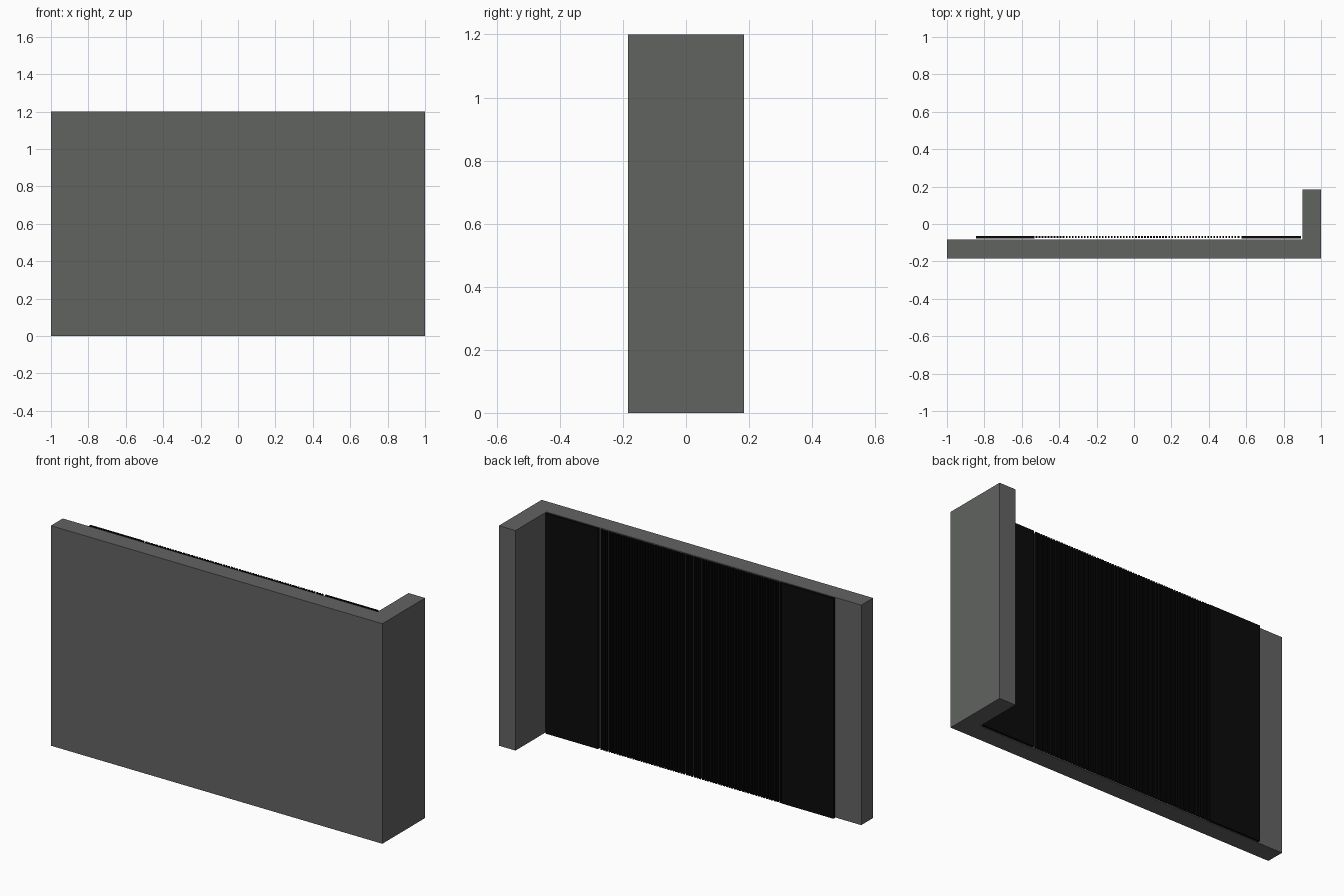
import bpy

if "Cube" in bpy.data.objects:
    bpy.data.objects.remove(bpy.data.objects["Cube"])


def material(name, c):
    m = bpy.data.materials.new(name)
    m.diffuse_color = (*c, 1)
    m.use_nodes = True
    m.node_tree.nodes["Principled BSDF"].inputs["Base Color"].default_value = m.diffuse_color
    return m


def mesh_object(name, verts, faces, mat):
    me = bpy.data.meshes.new(name)
    me.from_pydata(verts, [], faces)
    me.materials.append(mat)
    ob = bpy.data.objects.new(name, me)
    bpy.context.collection.objects.link(ob)
    return ob


def prism(name, outline, z0, z1, mat):
    n = len(outline)
    verts = [(x, y, z) for z in (z0, z1) for x, y in outline]
    faces = [tuple(reversed(range(n))), tuple(range(n, 2 * n))]
    faces += [(i, (i + 1) % n, (i + 1) % n + n, i + n) for i in range(n)]
    return mesh_object(name, verts, faces, mat)


def box(name, x0, x1, y0, y1, z0, z1, mat):
    return prism(name, [(x0, y0), (x1, y0), (x1, y1), (x0, y1)], z0, z1, mat)


concrete = material("wall_grey", (0.12, 0.125, 0.12))
black = material("panel_black", (0.003, 0.003, 0.003))

# L-shaped wall
prism("corner_wall", [(-1, -0.184), (1, -0.184), (1, 0.184), (0.9, 0.184),
                      (0.9, -0.082), (-1, -0.082)], 0, 1.2, concrete)

# Solid panels at both ends of the screen
box("left_panel", -0.845, -0.532, -0.077, -0.064, 0, 1.2, black)
box("right_panel", 0.576, 0.892, -0.077, -0.064, 0, 1.2, black)

# Row of thin upright slats between the panels
count, x0, x1 = 68, -0.526, 0.570
pitch = (x1 - x0) / count
slat = box("slats", x0, x0 + pitch * 0.55, -0.075, -0.065, 0, 1.2, black)
array = slat.modifiers.new("row", 'ARRAY')
array.count = count
array.use_relative_offset = False
array.use_constant_offset = True
array.constant_offset_displace = (pitch, 0, 0)
